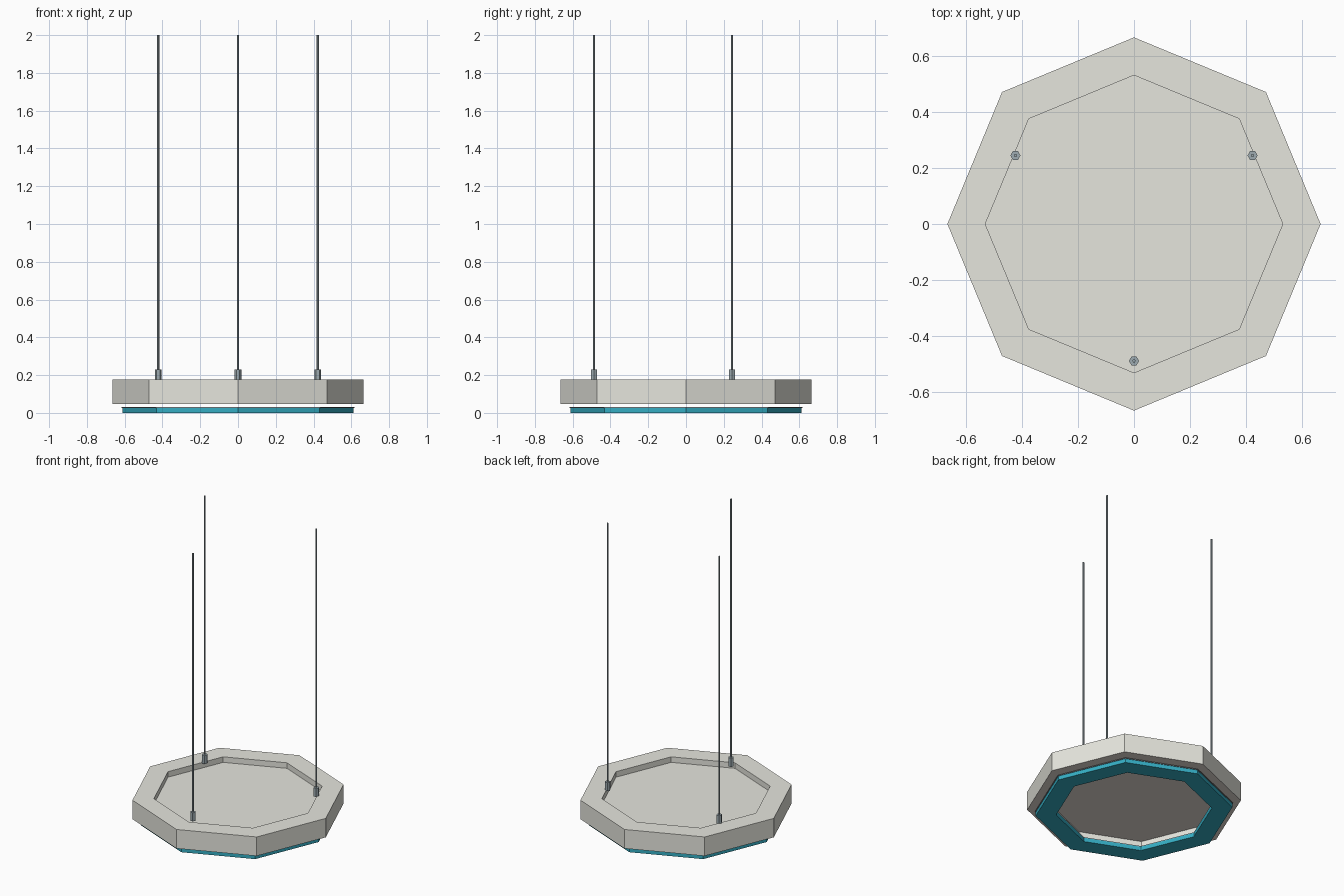
import bpy, bmesh, math

if "Cube" in bpy.data.objects:
    bpy.data.objects.remove(bpy.data.objects["Cube"])

def material(name, rgb):
    m = bpy.data.materials.new(name)
    m.diffuse_color = (*rgb, 1.0)
    m.use_nodes = True
    m.node_tree.nodes["Principled BSDF"].inputs["Base Color"].default_value = m.diffuse_color
    return m

STONE = material("pale_grey", (0.79, 0.79, 0.73))
WARM = material("warm_white", (0.87, 0.80, 0.74))
TEAL = material("teal", (0.035, 0.42, 0.55))
STEEL = material("steel_grey", (0.34, 0.41, 0.44))

def lathe(name, profile, sides, mat, loc=(0, 0, 0)):
    """Sweep a closed (radius, z) profile round z; radius 0 becomes a pole."""
    bm = bmesh.new()
    rings = []
    for i in range(sides):
        a = 2 * math.pi * i / sides
        rings.append([bm.verts.new((r * math.cos(a), r * math.sin(a), z)) for r, z in profile])
    n = len(profile)
    for i in range(sides):
        p, q = rings[i], rings[(i + 1) % sides]
        for j in range(n):
            k = (j + 1) % n
            if profile[j][0] == 0 and profile[k][0] == 0:
                continue
            bm.faces.new((p[j], q[j], q[k], p[k]))
    bmesh.ops.remove_doubles(bm, verts=bm.verts, dist=1e-5)
    bmesh.ops.recalc_face_normals(bm, faces=bm.faces)
    me = bpy.data.meshes.new(name)
    bm.to_mesh(me)
    bm.free()
    me.materials.append(mat)
    ob = bpy.data.objects.new(name, me)
    ob.location = loc
    bpy.context.collection.objects.link(ob)
    return ob

def ring(name, r_in, r_out, z0, z1, mat):
    return lathe(name, [(r_in, z0), (r_out, z0), (r_out, z1), (r_in, z1)], 8, mat)

def rod(name, r, z0, z1, mat, loc):
    return lathe(name, [(0, z0), (r, z0), (r, z1), (0, z1)], 6, mat, loc)

# octagonal body: thick rim with a recessed panel, open above and below
body = lathe("lamp_body", [(0, 0.09), (0.53, 0.09), (0.53, 0.046), (0.665, 0.046),
                           (0.665, 0.176), (0.53, 0.176), (0.53, 0.138), (0, 0.138)], 8, STONE)
# warmer underside
body.data.materials.append(WARM)
for f in body.data.polygons:
    if f.normal.z < -0.5:
        f.material_index = 1

# glowing ring hung below the body, with its thin backing plate
ring("light_ring", 0.485, 0.612, 0.0, 0.027, TEAL)
ring("ring_backing", 0.485, 0.617, 0.027, 0.032, STEEL)

# three suspension cables with hexagonal collars
for i, deg in enumerate((-90, 30, 150)):
    a = math.radians(deg)
    loc = (0.488 * math.cos(a), 0.488 * math.sin(a), 0)
    rod(f"cable_collar_{i + 1}", 0.018, 0.172, 0.23, STEEL, loc)
    rod(f"cable_{i + 1}", 0.006, 0.2, 2.0, STEEL, loc)
